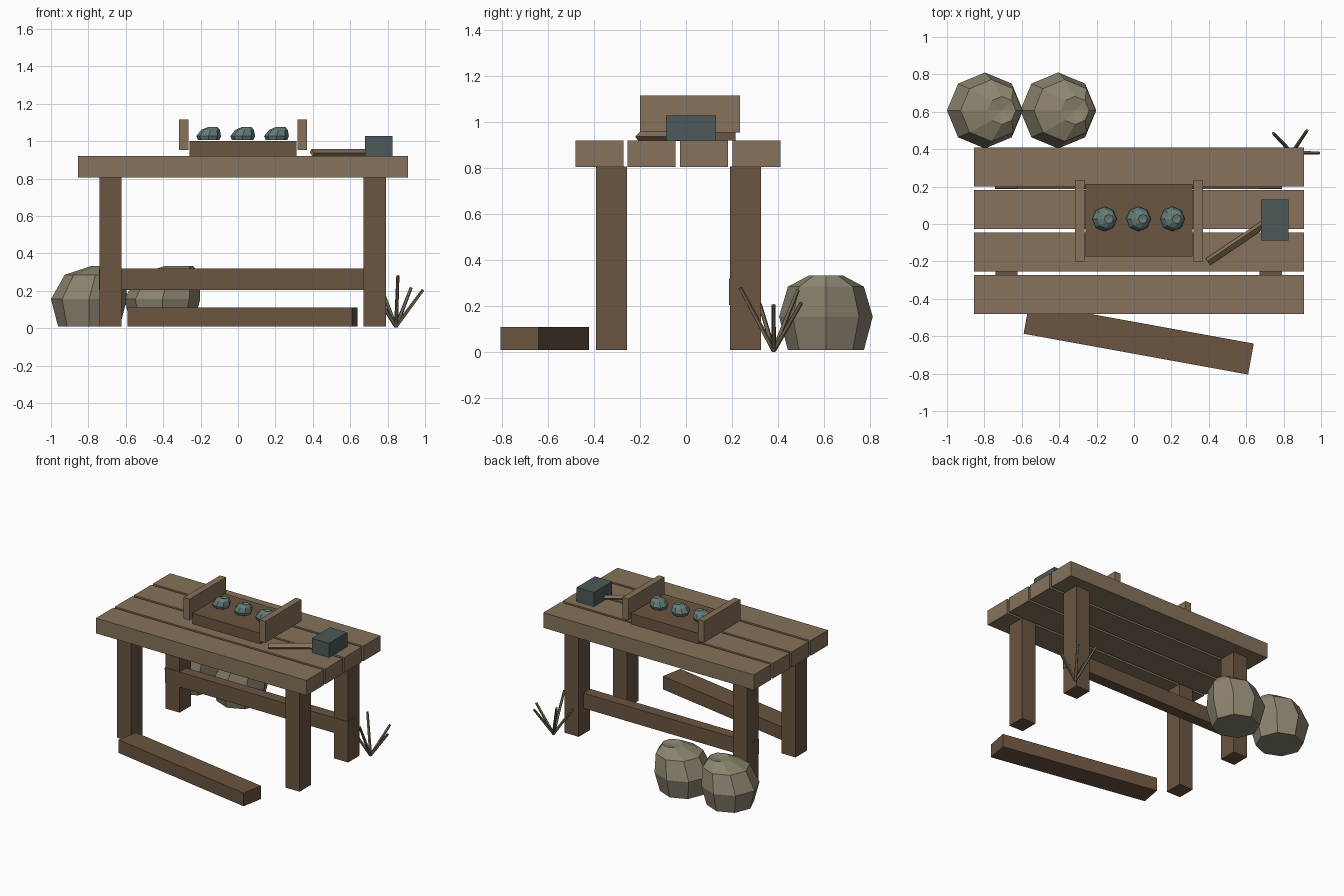
import bpy, bmesh, math
from mathutils import Vector, Matrix

if "Cube" in bpy.data.objects:
    bpy.data.objects.remove(bpy.data.objects["Cube"])


def material(name, r, g, b):
    m = bpy.data.materials.new(name)
    m.diffuse_color = (r, g, b, 1)
    m.use_nodes = True
    m.node_tree.nodes["Principled BSDF"].inputs["Base Color"].default_value = m.diffuse_color
    return m


PALE = material("pale_wood", 0.24, 0.17, 0.105)
DARK = material("dark_wood", 0.145, 0.09, 0.052)
STONE = material("stone", 0.26, 0.23, 0.16)
ORE = material("ore", 0.13, 0.20, 0.18)
IRON = material("iron", 0.075, 0.10, 0.10)
TWIG = material("dry_grass", 0.17, 0.14, 0.09)


def finish(name, bm, mat):
    bmesh.ops.recalc_face_normals(bm, faces=bm.faces)
    me = bpy.data.meshes.new(name)
    bm.to_mesh(me)
    bm.free()
    me.materials.append(mat)
    ob = bpy.data.objects.new(name, me)
    bpy.context.collection.objects.link(ob)
    return ob


def box(name, x, y, z, mat):
    """Box from (min, max) pairs."""
    bm = bmesh.new()
    bmesh.ops.create_cube(bm, size=1)
    for v in bm.verts:
        v.co = Vector([(a + b) / 2 + c * (b - a) for (a, b), c in zip((x, y, z), v.co)])
    return finish(name, bm, mat)


def turned_box(name, centre, size, yaw, roll, mat):
    """Box along a turned and rolled x axis."""
    bm = bmesh.new()
    bmesh.ops.create_cube(bm, size=1)
    m = (Matrix.Translation(centre) @ Matrix.Rotation(math.radians(yaw), 4, 'Z')
         @ Matrix.Rotation(math.radians(roll), 4, 'X') @ Matrix.Diagonal((*size, 1)))
    bm.transform(m)
    return finish(name, bm, mat)


def rock(name, x, y, rings, dent, mat, sides=8):
    """Faceted stone from stacked rings (height, radius, lean) and a dented top."""
    bm = bmesh.new()
    loops = []
    for k, (z, r, lean) in enumerate(rings):
        loops.append([bm.verts.new((
            x + lean + r * math.cos(math.tau * i / sides),
            y + r * math.sin(math.tau * i / sides), z)) for i in range(sides)])
    bm.faces.new(loops[0])
    for low, high in zip(loops, loops[1:]):
        for i in range(sides):
            j = (i + 1) % sides
            bm.faces.new((low[i], low[j], high[j], high[i]))
    tip = bm.verts.new((x + rings[-1][2], y, dent))
    for i in range(sides):
        bm.faces.new((loops[-1][i], loops[-1][(i + 1) % sides], tip))
    return finish(name, bm, mat)


def stick(name, a, b, r, mat):
    """Five-sided rod between two points."""
    a, b = Vector(a), Vector(b)
    bm = bmesh.new()
    bmesh.ops.create_cone(bm, cap_ends=True, segments=5, radius1=r, radius2=r * 0.8,
                          depth=(b - a).length)
    rot = (b - a).to_track_quat('Z', 'Y').to_matrix().to_4x4()
    bm.transform(Matrix.Translation((a + b) / 2) @ rot)
    return finish(name, bm, mat)


# table top planks
for i in range(4):
    y = -0.48 + i * 0.227
    box(f"top_plank_{i + 1}", (-0.855, 0.91), (y, y + 0.208), (0.805, 0.92), PALE)

# legs and back rail
for xn, x in (("left", -0.74), ("right", 0.672)):
    for yn, y in (("front", -0.39), ("back", 0.19)):
        box(f"{yn}_{xn}_leg", (x, x + 0.118), (y, y + 0.135), (0.01, 0.806), DARK)
box("back_rail", (-0.742, 0.792), (0.186, 0.268), (0.205, 0.32), DARK)

# tray with end boards
box("tray_base", (-0.26, 0.312), (-0.175, 0.215), (0.92, 1.0), DARK)
box("tray_left_end", (-0.315, -0.265), (-0.2, 0.235), (0.953, 1.115), PALE)
box("tray_right_end", (0.319, 0.369), (-0.2, 0.235), (0.953, 1.115), PALE)

# ore lumps in the tray
for i, x in enumerate((-0.157, 0.025, 0.206)):
    rock(f"ore_lump_{i + 1}", x, 0.027,
         [(1.005, 0.057, 0), (1.027, 0.066, 0), (1.06, 0.05, 0.01), (1.076, 0.024, 0.022)],
         1.07, ORE)

# hammer
box("hammer_head", (0.68, 0.825), (-0.087, 0.13), (0.92, 1.028), IRON)
turned_box("hammer_handle", (0.57, -0.085, 0.938), (0.42, 0.035, 0.025), 34, 40, PALE)

# loose beam on the ground
turned_box("fallen_beam", (0.025, -0.613, 0.06), (1.22, 0.168, 0.1), -10.3, 0, DARK)

# boulders behind the table
for i, x in enumerate((-0.797, -0.405)):
    rock(f"boulder_{i + 1}", x, 0.607,
         [(0.01, 0.165, 0), (0.155, 0.203, 0), (0.285, 0.165, 0.035), (0.333, 0.075, 0.09)],
         0.318, STONE)

# dry grass tuft
tips = [(0.99, 0.38, 0.205), (0.925, 0.5, 0.215), (0.745, 0.485, 0.27),
        (0.72, 0.32, 0.21), (0.855, 0.235, 0.28)]
for i, t in enumerate(tips):
    stick(f"grass_blade_{i + 1}", (0.845, 0.38, 0.008), t, 0.011, TWIG)
